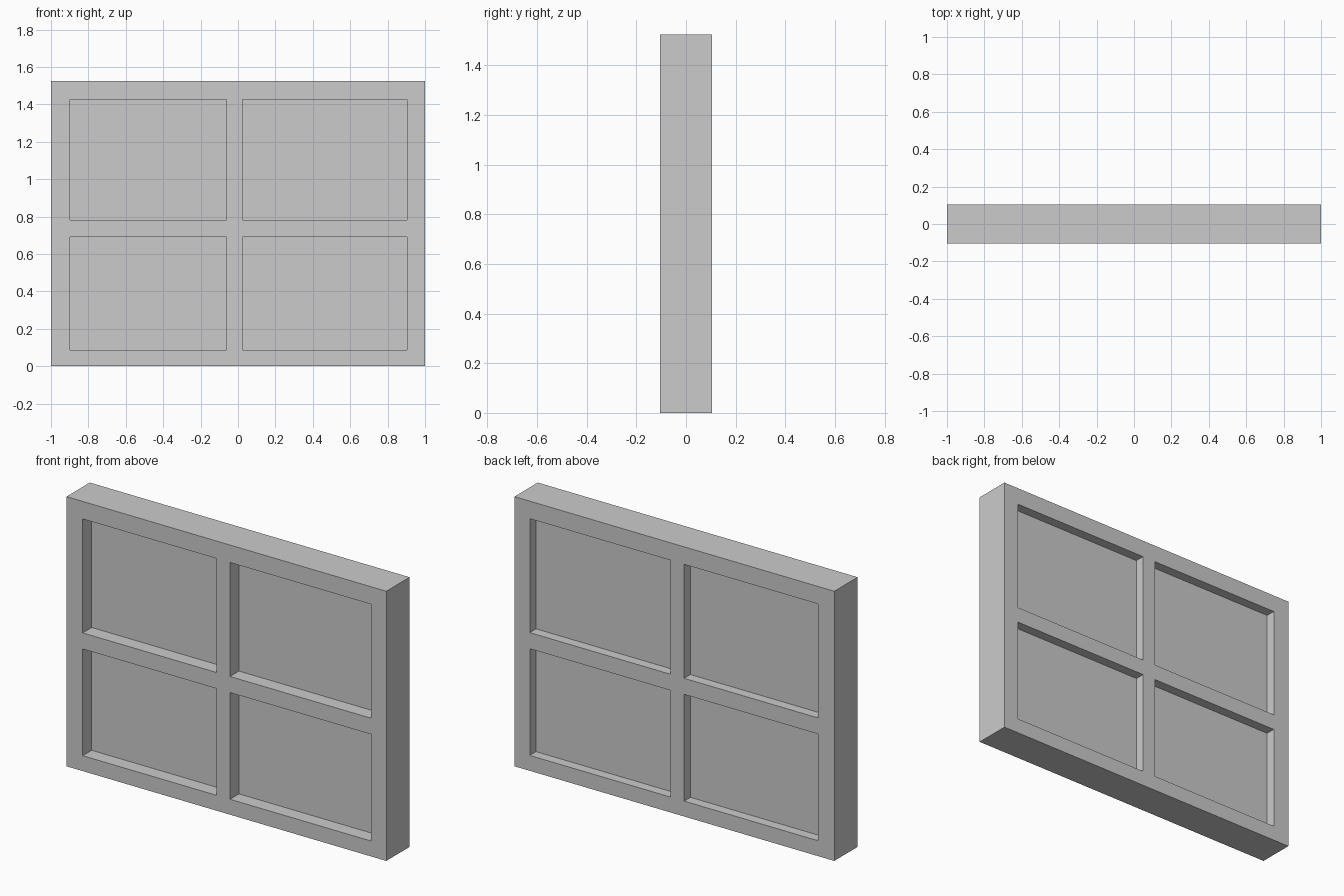
import bpy, bmesh
from mathutils import Vector, Matrix

if "Cube" in bpy.data.objects:
    bpy.data.objects.remove(bpy.data.objects["Cube"])

W, D, H = 2.0, 0.208, 1.524
X_OPEN = [(-0.898, -0.061), (0.023, 0.904)]     # pane openings across
Z_OPEN = [(0.087, 0.69), (0.781, 1.425)]        # pane openings up
FRONT_DEPTH, BACK_DEPTH = 0.08, 0.056           # pane recess on each side


def inside(v, ranges):
    return any(a < v < b for a, b in ranges)


# Solid block for the whole window
bm = bmesh.new()
bmesh.ops.create_cube(bm, size=1, matrix=Matrix.Translation((0, 0, H / 2))
                      @ Matrix.Diagonal((W, D, H, 1)))

# Score the block along the bars
for ranges, axis in ((X_OPEN, Vector((1, 0, 0))), (Z_OPEN, Vector((0, 0, 1)))):
    for pair in ranges:
        for v in pair:
            bmesh.ops.bisect_plane(bm, geom=bm.verts[:] + bm.edges[:] + bm.faces[:],
                                   plane_co=axis * v, plane_no=axis)
bm.normal_update()

# Sink the panes on the front and back
for side, depth in ((-1, FRONT_DEPTH), (1, BACK_DEPTH)):
    panes = []
    for f in bm.faces:
        c = f.calc_center_median()
        if f.normal.y * side > 0.9 and inside(c.x, X_OPEN) and inside(c.z, Z_OPEN):
            panes.append(f)
    bmesh.ops.inset_individual(bm, faces=panes, thickness=0, depth=-depth)

bmesh.ops.recalc_face_normals(bm, faces=bm.faces[:])
mesh = bpy.data.meshes.new("window_frame")
bm.to_mesh(mesh)
bm.free()
bpy.context.collection.objects.link(bpy.data.objects.new("window_frame", mesh))
